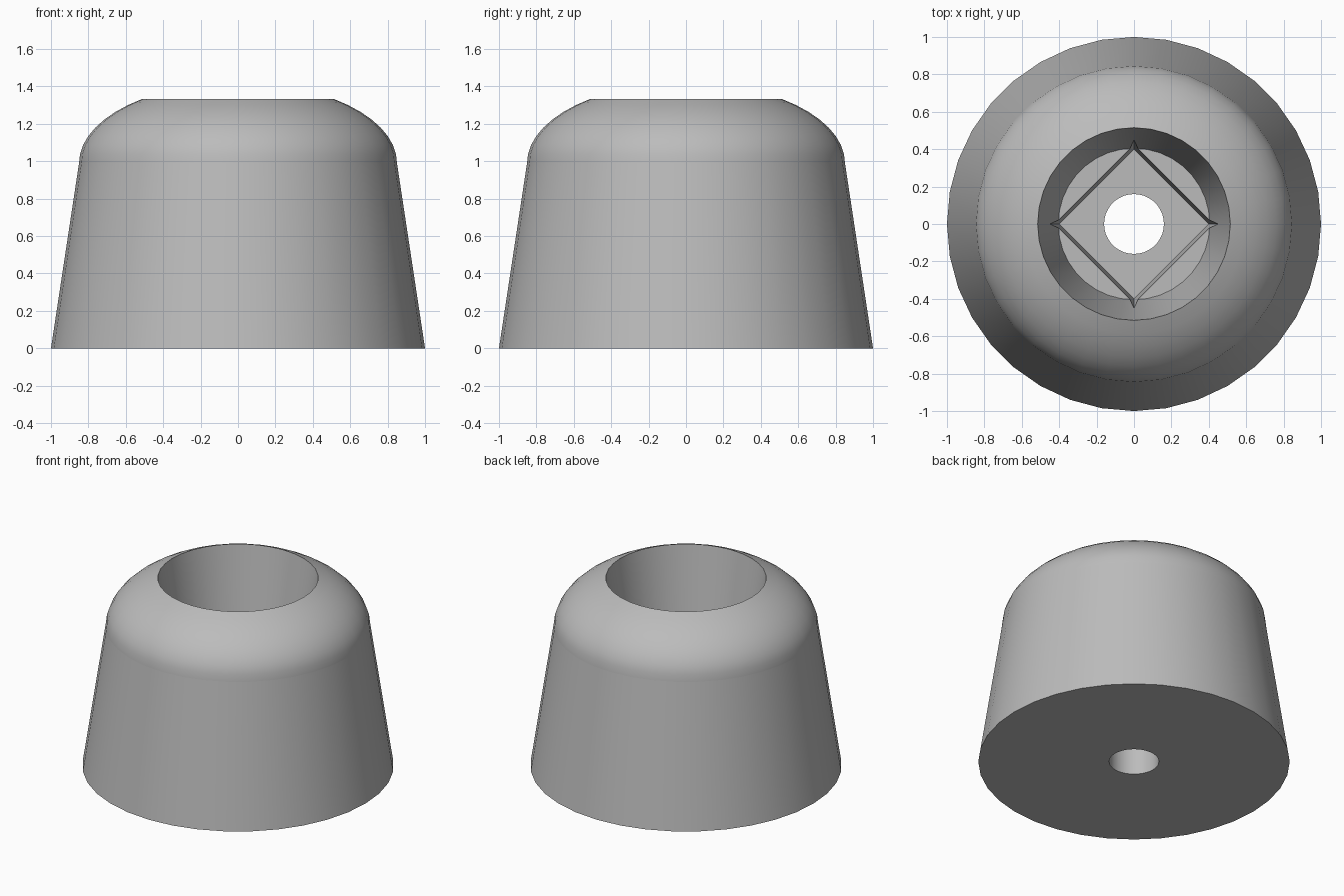
import bpy
import bmesh
from math import cos, sin, tau, pi, acos

SEGMENTS = 36
RIM_R, SHOULDER_R, BORE_R = 0.515, 0.85, 0.405
SHOULDER_Z, DOME_H, FLOOR_Z = 0.99, 0.43, 0.6

cube = bpy.data.objects.get("Cube")
if cube:
    bpy.data.objects.remove(cube)

grey = bpy.data.materials.new("rubber_grey")
grey.use_nodes = True
colour = (0.5, 0.5, 0.5, 1)
grey.diffuse_color = colour
grey.node_tree.nodes["Principled BSDF"].inputs["Base Color"].default_value = colour


def lathe(name, profile, segments):
    """Closed solid from (radius, height) rings, capped at both ends."""
    bm = bmesh.new()
    rings = []
    for r, z in profile:
        rings.append([bm.verts.new((r * cos(tau * i / segments),
                                    r * sin(tau * i / segments), z))
                      for i in range(segments)])
    for low, high in zip(rings, rings[1:]):
        for i in range(segments):
            j = (i + 1) % segments
            bm.faces.new((low[i], low[j], high[j], high[i]))
    bm.faces.new(rings[0][::-1])
    bm.faces.new(rings[-1])
    bmesh.ops.recalc_face_normals(bm, faces=bm.faces)
    mesh = bpy.data.meshes.new(name)
    bm.to_mesh(mesh)
    bm.free()
    mesh.materials.append(grey)
    obj = bpy.data.objects.new(name, mesh)
    bpy.context.collection.objects.link(obj)
    return obj


# Tapered foot with an elliptical shoulder and a tapered round bore
steps = 8
end_angle = acos(RIM_R / SHOULDER_R)
shoulder = [(SHOULDER_R * cos(end_angle * i / steps),
             SHOULDER_Z + DOME_H * sin(end_angle * i / steps))
            for i in range(steps + 1)]
foot = lathe("bumper_foot", [(1, 0)] + shoulder + [(BORE_R, FLOOR_Z)], SEGMENTS)

# Square tapered pocket under the bore, and the screw hole through the base
pocket = lathe("pocket_cutter", [(0.4, 0.3), (0.454, 0.95)], 4)
hole = lathe("screw_hole_cutter", [(0.16, -0.1), (0.16, 0.5)], SEGMENTS)

bpy.context.view_layer.objects.active = foot
for cutter in (pocket, hole):
    cutter.hide_render = True
    mod = foot.modifiers.new(cutter.name, "BOOLEAN")
    mod.operation = "DIFFERENCE"
    mod.solver = "EXACT"
    mod.object = cutter
    bpy.ops.object.modifier_apply(modifier=mod.name)
    bpy.data.objects.remove(cutter)

# Smooth shading, with a crisp line where the wall meets the shoulder
bpy.ops.object.select_all(action="DESELECT")
foot.select_set(True)
bpy.ops.object.shade_smooth_by_angle(angle=pi / 6)
verts = foot.data.vertices
for edge in foot.data.edges:
    if all(abs(verts[v].co.z - SHOULDER_Z) < 0.001 and
           verts[v].co.xy.length > 0.8 for v in edge.vertices):
        edge.use_edge_sharp = True
